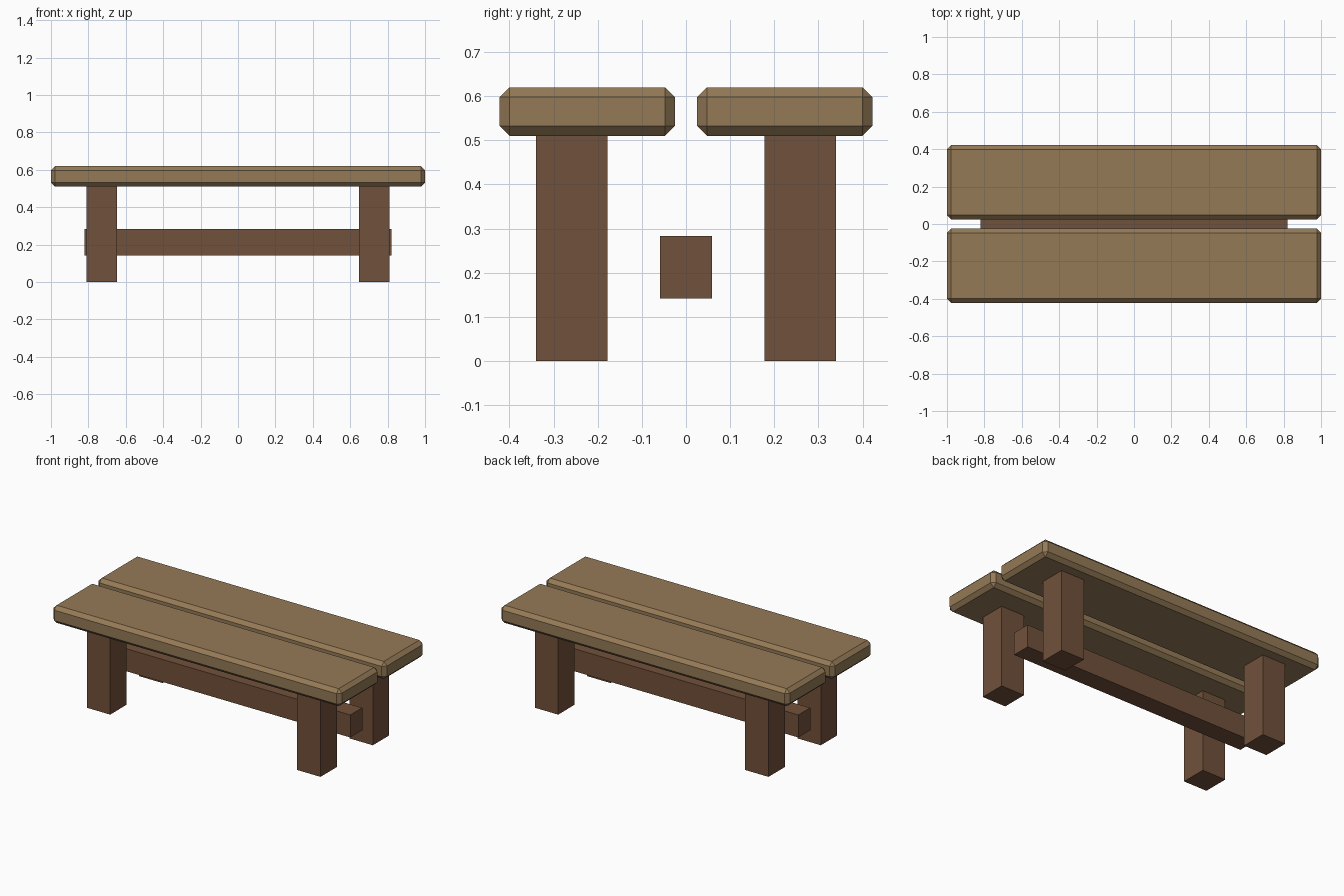
import bpy
import bmesh
from mathutils import Vector

if "Cube" in bpy.data.objects:
    bpy.data.objects.remove(bpy.data.objects["Cube"])


def material(name, color):
    mat = bpy.data.materials.new(name)
    mat.diffuse_color = (*color, 1)
    mat.use_nodes = True
    mat.node_tree.nodes["Principled BSDF"].inputs["Base Color"].default_value = mat.diffuse_color
    return mat


def box(name, lo, hi, mat, bevel=0):
    lo, hi = Vector(lo), Vector(hi)
    size, centre = hi - lo, (lo + hi) / 2
    bm = bmesh.new()
    bmesh.ops.create_cube(bm, size=1)
    bmesh.ops.scale(bm, vec=size, verts=bm.verts)
    if bevel:
        bmesh.ops.bevel(bm, geom=bm.edges[:], offset=bevel, segments=1,
                        affect='EDGES')
    mesh = bpy.data.meshes.new(name)
    bm.to_mesh(mesh)
    bm.free()
    mesh.materials.append(mat)
    obj = bpy.data.objects.new(name, mesh)
    obj.location = centre
    bpy.context.collection.objects.link(obj)
    return obj


light_wood = material("light_wood", (0.30, 0.195, 0.095))
dark_wood = material("dark_wood", (0.165, 0.082, 0.043))

for side, sy in (("front", -1), ("back", 1)):
    # Chamfered seat plank
    y0, y1 = sorted((sy * 0.025, sy * 0.422))
    box(f"{side}_seat_plank", (-1, y0, 0.51), (1, y1, 0.62), light_wood, 0.0225)

    # Square legs
    y0, y1 = sorted((sy * 0.178, sy * 0.34))
    for end, sx in (("left", -1), ("right", 1)):
        x0, x1 = sorted((sx * 0.648, sx * 0.81))
        box(f"{side}_{end}_leg", (x0, y0, 0), (x1, y1, 0.51), dark_wood)

# Central stretcher beam
box("stretcher", (-0.82, -0.059, 0.142), (0.82, 0.059, 0.283), dark_wood)
